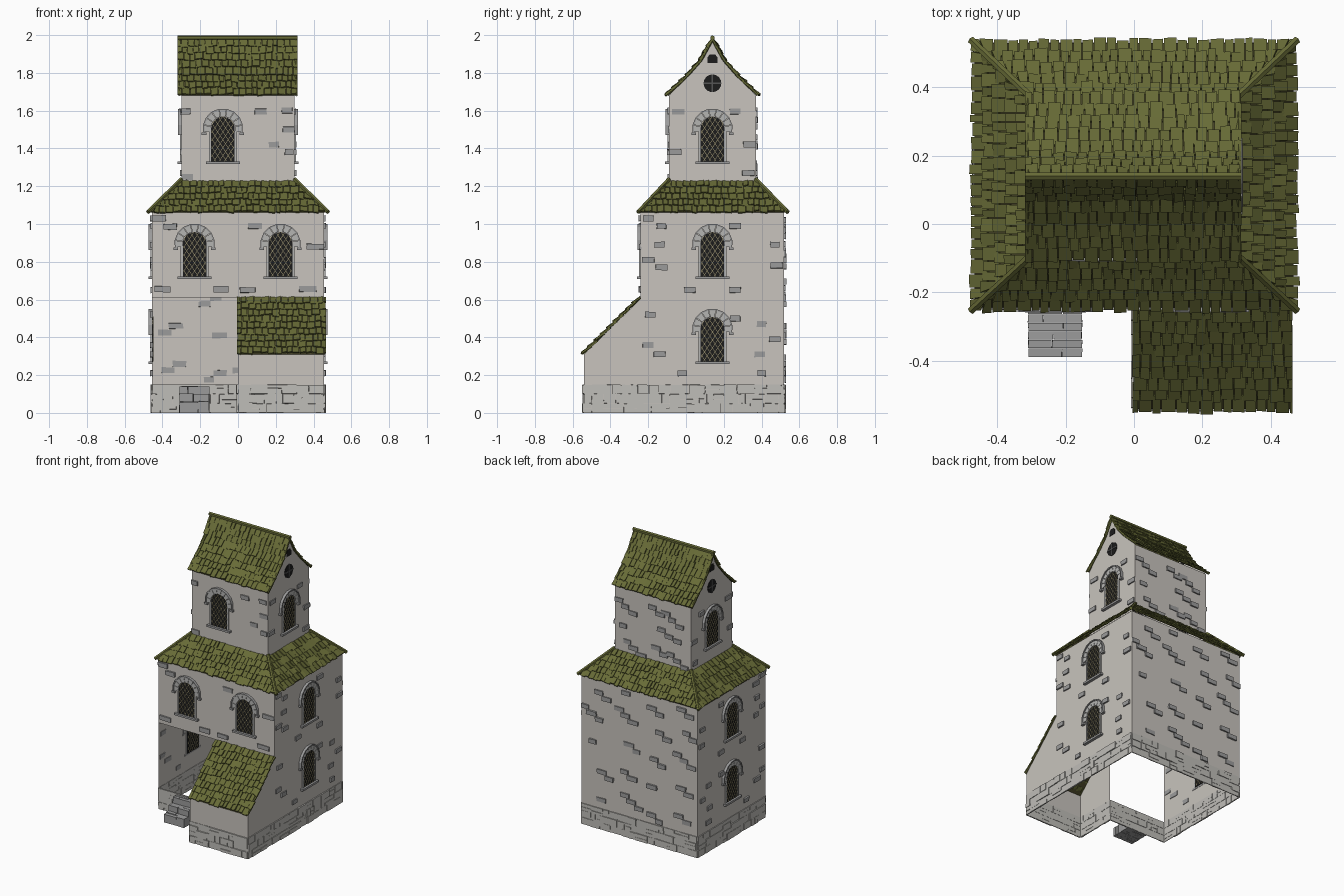
import bpy, bmesh, math, random
from mathutils import Vector, Matrix

if "Cube" in bpy.data.objects:
    bpy.data.objects.remove(bpy.data.objects["Cube"])

random.seed(7)
R = random.uniform
MX, YF, YB = 0.455, -0.24, 0.52          # main body
TX, TF, TB = 0.30, -0.09, 0.37           # upper tower
RY = 0.14                                # ridge line
EAVE, TOP = 1.06, 1.235


def material(name, rgb):
    m = bpy.data.materials.new(name)
    m.diffuse_color = (*rgb, 1)
    m.use_nodes = True
    m.node_tree.nodes["Principled BSDF"].inputs["Base Color"].default_value = m.diffuse_color
    return m


PLASTER = material("plaster", (0.58, 0.55, 0.51))
BASE = material("base_stone", (0.52, 0.51, 0.48))
STONE = material("grey_stone", (0.33, 0.33, 0.33))
TRIM = material("window_stone", (0.46, 0.46, 0.45))
TILE = material("moss_green_tile", (0.135, 0.145, 0.037))
UNDER = material("roof_underside", (0.06, 0.055, 0.02))
GLASS = material("dark_glass", (0.012, 0.012, 0.012))
LEAD = material("tan_lattice", (0.26, 0.23, 0.13))
IRON = material("dark_frame", (0.09, 0.09, 0.09))


def frame(u, n, origin):
    """Local axes: u along the wall, v up, n outward."""
    u, n = Vector(u).normalized(), Vector(n).normalized()
    m = Matrix((u, n.cross(u), n)).transposed().to_4x4()
    m.translation = origin
    return m


def wall_frames(x, yf, yb):
    return {"front": frame((1, 0, 0), (0, -1, 0), (0, yf, 0)),
            "right": frame((0, 1, 0), (1, 0, 0), (x, 0, 0)),
            "back": frame((-1, 0, 0), (0, 1, 0), (0, yb, 0)),
            "left": frame((0, -1, 0), (-1, 0, 0), (-x, 0, 0))}


MAIN, TOWER = wall_frames(MX, YF, YB), wall_frames(TX, TF, TB)


class Part:
    def __init__(self, name, mat):
        self.name, self.mat, self.bm = name, mat, bmesh.new()

    def face(self, pts):
        self.bm.faces.new([self.bm.verts.new(p) for p in pts])

    def hexa(self, pts):
        v = [self.bm.verts.new(p) for p in pts]
        for f in ((0, 2, 3, 1), (4, 5, 7, 6), (0, 1, 5, 4), (2, 6, 7, 3), (0, 4, 6, 2), (1, 3, 7, 5)):
            self.bm.faces.new([v[i] for i in f])

    def box(self, m, u0, u1, v0, v1, n0, n1, jit=0.0):
        self.hexa([m @ Vector((u + R(-jit, jit), v + R(-jit, jit), n))
                   for n in (n0, n1) for v in (v0, v1) for u in (u0, u1)])

    def prism(self, m, pts, n0, n1):
        a = [self.bm.verts.new(m @ Vector((u, v, n0))) for u, v in pts]
        b = [self.bm.verts.new(m @ Vector((u, v, n1))) for u, v in pts]
        self.bm.faces.new(a[::-1])
        self.bm.faces.new(b)
        for i in range(len(a)):
            j = (i + 1) % len(a)
            self.bm.faces.new((a[i], a[j], b[j], b[i]))

    def pole(self, a, b, r):
        a, b = Vector(a), Vector(b)
        d = b - a
        m = Matrix.Translation((a + b) / 2) @ d.to_track_quat('Z', 'Y').to_matrix().to_4x4()
        bmesh.ops.create_cone(self.bm, cap_ends=True, segments=6, radius1=r, radius2=r,
                              depth=d.length, matrix=m)

    def finish(self):
        me = bpy.data.meshes.new(self.name)
        self.bm.to_mesh(me)
        self.bm.free()
        me.materials.append(self.mat)
        bpy.context.collection.objects.link(bpy.data.objects.new(self.name, me))


# Plaster walls: main body with open porch at front left, lean-to, tower with gables
walls = Part("walls", PLASTER)
for x0, x1, z0, z1 in ((-MX, MX, 0.61, EAVE), (-MX, 0, 0, 0.15)):
    walls.face([(x0, YF, z0), (x1, YF, z0), (x1, YF, z1), (x0, YF, z1)])
walls.face([(MX, YB, 0), (-MX, YB, 0), (-MX, YB, EAVE), (MX, YB, EAVE)])
walls.face([(-MX, YB, 0), (-MX, YF, 0), (-MX, YF, EAVE), (-MX, YB, EAVE)])
walls.face([(MX, -0.54, 0), (MX, YB, 0), (MX, YB, EAVE), (MX, YF, EAVE), (MX, YF, 0.605), (MX, -0.54, 0.31)])
walls.face([(0, YF, 0), (0, -0.54, 0), (0, -0.54, 0.31), (0, YF, 0.605)])
walls.face([(0, -0.54, 0), (MX, -0.54, 0), (MX, -0.54, 0.31), (0, -0.54, 0.31)])
for y in (TF, TB):
    walls.face([(-TX, y, 1.2), (TX, y, 1.2), (TX, y, 1.68), (-TX, y, 1.68)])
half = [(0.24, 1.68), (0.13, 1.785), (0.06, 1.865), (0, 1.975)]     # curved gable profile
gable = [(TF, 1.2), (TB, 1.2), (TB, 1.68)] + [(RY + d, z) for d, z in half[1:]] \
    + [(RY - d, z) for d, z in half[-2:0:-1]] + [(TF, 1.68)]
for x in (-TX, TX):
    walls.face([(x, y, z) for y, z in gable])
walls.finish()

# Tiled roof slopes: thin deck and rows of uneven tiles clamped to the slope outline
tiles, deck = Part("roof_tiles", TILE), Part("roof_deck", UNDER)


def slope(a, b, tb, ta, rows):
    a, b, tb, ta = map(Vector, (a, b, tb, ta))
    u = (b - a).normalized()
    v = (ta - a) - u * (ta - a).dot(u)
    length = v.length
    m = frame(u, u.cross(v), a)
    w, l1, h1 = (b - a).length, (ta - a).dot(u), (tb - a).dot(u)
    deck.face((a, b, tb, ta))
    step = length / rows
    for r in range(rows):
        x = -R(0, 0.02)
        while x < w:
            nx = x + R(0.024, 0.044)
            v0 = r * step + R(-0.008, 0.004)
            v1 = min((r + 1.25) * step, length)
            lift, tilt = R(0.011, 0.017), R(-0.003, 0.003)
            pts = []
            for top in (0, 1):
                for vv in (v0, v1):
                    t = min(max(vv / length, 0), 1)
                    lo, hi = l1 * t - 0.005, w + (h1 - w) * t + 0.005
                    for k, uu in enumerate((x + 0.0015, nx - 0.0015)):
                        n = (lift if vv == v0 else 0.006) + (tilt if k else -tilt)
                        pts.append(m @ Vector((min(max(uu, lo), hi), vv + (tilt if k else 0),
                                               n if top else n - 0.009)))
            if min(nx, w + (h1 - w) * v0 / length) > max(x, l1 * v0 / length):
                tiles.hexa(pts)
            x = nx


# Skirt roof around the tower
ex, ef, eb = 0.468, -0.245, 0.53
low = [(-ex, ef, EAVE), (ex, ef, EAVE), (ex, eb, EAVE), (-ex, eb, EAVE)]
high = [(-TX, TF, TOP - .01), (TX, TF, TOP - .01), (TX, TB, TOP - .01), (-TX, TB, TOP - .01)]
for i in range(4):
    j = (i + 1) % 4
    slope(low[i], low[j], high[j], high[i], 5)
# Tower roof, three pitches on each side
for s in (-1, 1):
    for (d0, z0), (d1, z1), rows in zip(half, half[1:], (3, 2, 3)):
        q = [(-0.315, RY + s * d0, z0), (0.31, RY + s * d0, z0),
             (0.31, RY + s * d1, z1), (-0.315, RY + s * d1, z1)]
        slope(*(q if s < 0 else (q[1], q[0], q[3], q[2])), rows)
# Lean-to roof
slope((0, -0.542, 0.31), (0.46, -0.542, 0.31), (0.46, YF, 0.61), (0, YF, 0.61), 9)
tiles.finish()
deck.finish()

# Hip, ridge and gable edge poles
poles = Part("hip_and_ridge_poles", TILE)
for p, q in zip(low, high):
    p, q = Vector(p), Vector(q)
    d = (p - q).normalized()
    poles.pole(q + Vector((0, 0, .012)), p + d * 0.015 + Vector((0, 0, .012)), 0.012)
poles.pole((-0.32, RY, 1.986), (0.315, RY, 1.986), 0.013)
for x in (-0.311, 0.306):
    for s in (-1, 1):
        for (d0, z0), (d1, z1) in zip(half, half[1:]):
            poles.pole((x, RY + s * d0, z0 + .004), (x, RY + s * d1, z1 + .004), 0.008)
poles.finish()

# Rough stone plinth, three courses
plinth = Part("stone_plinth", BASE)
lean_front = frame((1, 0, 0), (0, -1, 0), (0, -0.54, 0))
lean_left = frame((0, -1, 0), (-1, 0, 0), (0, 0, 0))
for m, a, b in ((MAIN["front"], -MX, 0), (MAIN["right"], -0.54, YB), (MAIN["back"], -MX, MX),
                (MAIN["left"], -YB, -YF), (lean_front, 0, MX), (lean_left, -YF, 0.54)):
    for row in range(3):
        x = a
        while x < b - 0.005:
            nx = min(x + R(0.035, 0.1), b)
            z = row * 0.05
            if R(0, 1) < 0.35:
                zm = z + R(0.018, 0.032)
                plinth.box(m, x, nx, z, zm - .001, -0.002, R(0.003, 0.009), 0.001)
                plinth.box(m, x, nx, zm, z + 0.049, -0.002, R(0.003, 0.009), 0.001)
            else:
                plinth.box(m, x + .001, nx - .001, z + .001, z + 0.049, -0.002, R(0.003, 0.01), 0.0015)
            x = nx
plinth.finish()

# Porch steps of long slabs
steps = Part("porch_steps", STONE)
for i, z in enumerate((0.14, 0.10, 0.06)):
    y0 = 0.05 * i
    for k in range(2):
        cut = R(-0.27, -0.19)
        for u0, u1 in ((-0.31, cut - .001), (cut + .001, -0.152)):
            steps.box(MAIN["front"], u0, u1, 0, z + R(-.003, .003), y0 + .025 * k, y0 + .025 * k + .024, 0.0015)
steps.finish()

# Exposed bricks in the plaster
bricks = Part("exposed_bricks", STONE)


def brick(m, u, v, lim, w=0.07):
    w *= R(0.75, 1.15)
    u = max(-lim[0] + w / 2, min(lim[1] - w / 2, u))
    bricks.box(m, u - w / 2, u + w / 2, v - .015, v + .015, -0.004, R(0.006, 0.012), 0.002)


for u, v in ((-.43, 1.03), (-.36, .985), (.09, .99), (.42, .88), (-.4, .655), (-.09, .655), (.37, .655), (.05, .65)):
    brick(MAIN["front"], u, v, (MX, MX), 0.08)
for u, v in ((-.28, 1.595), (.12, 1.595), (.19, 1.42), (.27, 1.38), (.28, 1.5), (-.28, 1.25), (.26, 1.6)):
    brick(TOWER["front"], u, v, (TX, TX), 0.06)
side = ((-.2, 1.03), (-.13, .99), (.26, .99), (-.14, .89), (-.2, .81), (-.13, .77), (.48, .78), (.47, .89),
        (.26, .65), (-.19, .52), (-.2, .36), (-.14, .31), (.26, .5), (.4, .47), (.47, .39), (.39, .31),
        (-.02, .21), (.4, .21), (.02, .65))
for s, key in ((1, "right"), (-1, "left")):
    lim = (-YF, YB) if s > 0 else (YB, -YF)
    for u, v in side:
        brick(MAIN[key], s * u, v, lim, 0.06)
    lim = (-TF, TB) if s > 0 else (TB, -TF)
    for u, v in ((-.04, 1.595), (.26, 1.595), (-.06, 1.38), (.34, 1.42), (.33, 1.27)):
        brick(TOWER[key], s * u, v, lim, 0.06)
for m, lim, cols, rows in ((MAIN["back"], MX, (-.33, -.11, .11, .33), (.24, .44, .64, .84, 1.0)),
                           (TOWER["back"], TX, (-.2, .02, .2), (1.3, 1.44, 1.58))):
    for i, c in enumerate(cols):
        for r in rows:
            u, v = c + R(-.05, .05), r + (i % 2) * 0.05 - 0.03
            for du, dv in ((0, 0), (.06, -.034), (-.05, .034))[:random.randint(1, 3)]:
                brick(m, u + du, v + dv, (lim, lim))
bricks.finish()

# Arched lattice windows
glass, lattice = Part("window_glass", GLASS), Part("window_lattice", LEAD)
arches, hoods = Part("window_arches", TRIM), Part("window_sills_and_hoods", STONE)
iron = Part("round_window_bars", IRON)
SPR, HW = 0.185, 0.0625


def polar(r, deg):
    return r * math.cos(math.radians(deg)), r * math.sin(math.radians(deg))


def window(m, u, z):
    m = m @ Matrix.Translation((u, z, 0))
    arc = [polar(HW, t) for t in range(0, 181, 18)]
    glass.prism(m, [(-HW, 0.01), (HW, 0.01)] + [(x, SPR + y) for x, y in arc], -0.006, 0.004)
    inside = lambda x, y: abs(x) < HW and 0.01 < y and (y < SPR or math.hypot(x, y - SPR) < HW)
    for s in (-1, 1):                                   # diamond lattice
        for k in range(-4, 12):
            pts = [(x, k * 0.042 + s * x * 1.5) for x in (HW * (i / 20 - 1) for i in range(41))]
            pts = [p for p in pts if inside(*p)]
            if len(pts) > 3:
                (x0, y0), (x1, y1) = pts[0], pts[-1]
                h = 0.0028
                lattice.prism(m, [(x0, y0 - h), (x1, y1 - h), (x1, y1 + h), (x0, y0 + h)], -0.008, 0.007)
    for i in range(9):                                  # arch stones
        a, b = -12 + i * 22.67 + 0.8, -12 + (i + 1) * 22.67 - 0.8
        ring = [polar(0.064, a), polar(0.099, a), polar(0.099, (a + b) / 2), polar(0.099, b),
                polar(0.064, b), polar(0.064, (a + b) / 2)]
        arches.prism(m, [(x, SPR + y) for x, y in ring], -0.002, 0.011)
        a, b = a - 0.8, b + 0.8
        ring = [polar(0.099, a), polar(0.107, a), polar(0.107, b), polar(0.099, b)]
        hoods.prism(m, [(x, SPR + y) for x, y in ring], -0.002, 0.018)
    for s in (-1, 1):
        hoods.box(m, s * .1 - .012, s * .1 + .012, SPR - .033, SPR - .02, -.002, .018)
        arches.box(m, s * .068 - .0055, s * .068 + .0055, 0.01, SPR - .012, -.002, .008)
    hoods.box(m, -0.09, 0.09, -0.002, 0.012, -0.002, 0.02)


for u in (-0.23, 0.225):
    window(MAIN["front"], u, 0.71)
window(TOWER["front"], -0.08, 1.32)
for s, key in ((1, "right"), (-1, "left")):
    window(MAIN[key], s * RY, 0.26)
    window(MAIN[key], s * RY, 0.71)
    window(TOWER[key], s * RY, 1.32)
    # Round gable window with a cross, and a small owl hole above
    m = TOWER[key] @ Matrix.Translation((s * RY, 1.745, 0))
    glass.prism(m, [polar(0.047, t) for t in range(0, 360, 20)], -0.004, 0.003)
    iron.box(m, -0.004, 0.004, -0.047, 0.047, 0, 0.007)
    iron.box(m, -0.047, 0.047, -0.004, 0.004, 0, 0.007)
    glass.prism(m, [(-.026, .107), (.026, .107), (.026, .138), (.014, .153), (-.014, .153), (-.026, .138)], -.004, .003)
for p in (glass, lattice, arches, hoods, iron):
    p.finish()
